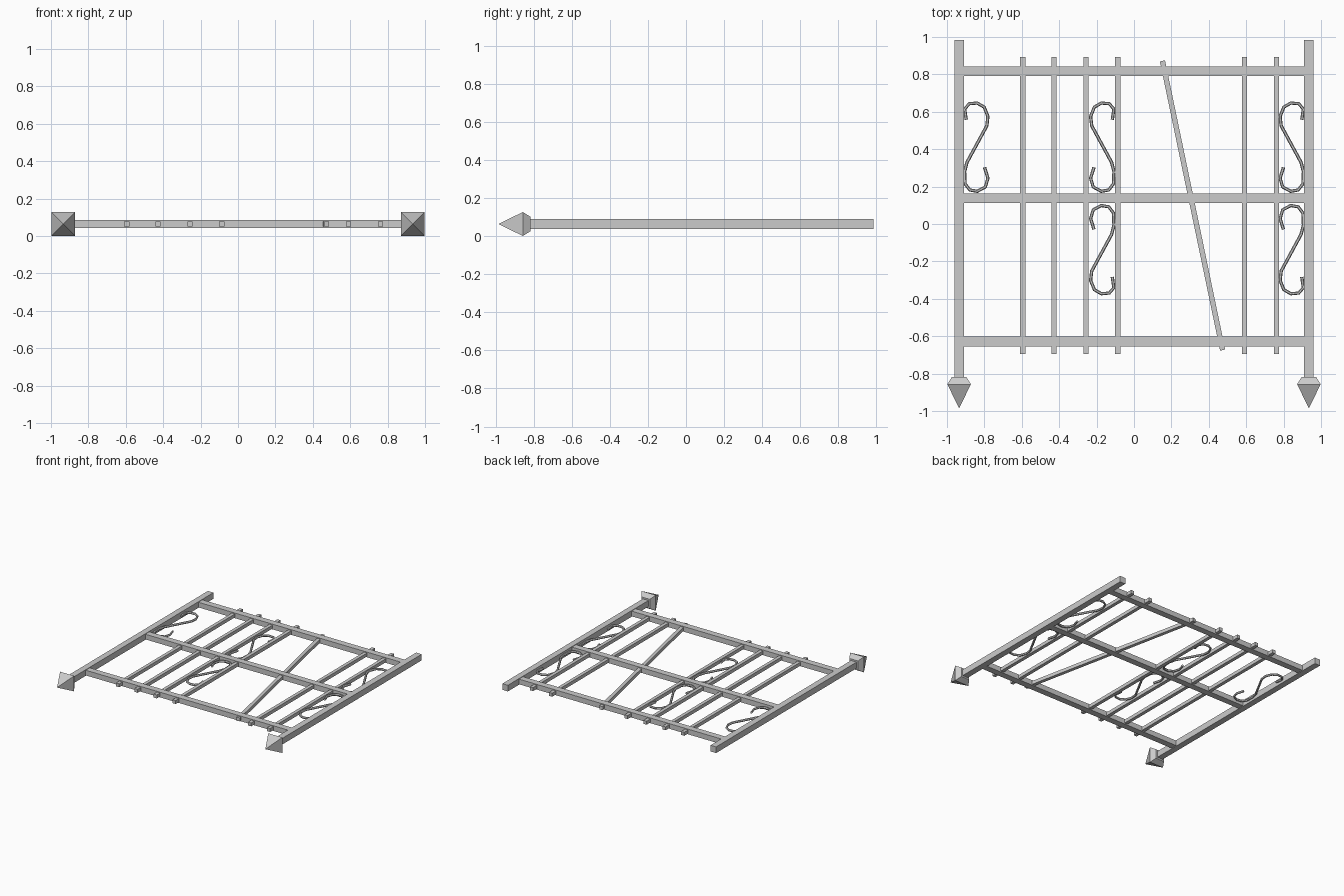
import bpy, bmesh
from math import atan2
from mathutils import Vector

if "Cube" in bpy.data.objects:
    bpy.data.objects.remove(bpy.data.objects["Cube"])

Z = 0.064  # mid-plane of the gate lying flat


def box(name, loc, size, rot=0.0):
    bpy.ops.mesh.primitive_cube_add(size=1, location=loc, rotation=(0, 0, rot))
    ob = bpy.context.object
    ob.name = name
    ob.scale = size
    return ob


def finial(name, x):
    # four-sided spear tip: short flare, then a pyramid pointing to -y
    bm = bmesh.new()
    rings = []
    for y, h in ((-0.817, 0.038), (-0.857, 0.063)):
        rings.append([bm.verts.new((x + sx * h, y, Z + sz * h))
                      for sx, sz in ((-1, -1), (1, -1), (1, 1), (-1, 1))])
    tip = bm.verts.new((x, -0.985, Z))
    bm.faces.new(rings[0])
    for i in range(4):
        j = (i + 1) % 4
        bm.faces.new((rings[0][i], rings[0][j], rings[1][j], rings[1][i]))
        bm.faces.new((rings[1][i], rings[1][j], tip))
    bmesh.ops.recalc_face_normals(bm, faces=bm.faces)
    me = bpy.data.meshes.new(name)
    bm.to_mesh(me)
    bm.free()
    bpy.context.collection.objects.link(bpy.data.objects.new(name, me))


SCROLL = [(0.054, 0.147), (0.062, 0.205), (0.038, 0.233), (-0.004, 0.237),
          (-0.042, 0.215), (-0.062, 0.165), (-0.056, 0.115), (0.05, -0.08),
          (0.063, -0.13), (0.06, -0.195), (0.035, -0.228), (-0.005, -0.235),
          (-0.048, -0.212), (-0.062, -0.165), (-0.044, -0.107)]


def scroll(name, x, y, mx, my):
    # S-shaped wire, mirrored by signs
    cu = bpy.data.curves.new(name, 'CURVE')
    cu.dimensions = '3D'
    cu.bevel_depth = 0.009
    cu.bevel_resolution = 1
    cu.use_fill_caps = True
    sp = cu.splines.new('POLY')
    sp.points.add(len(SCROLL) - 1)
    for p, (px, py) in zip(sp.points, SCROLL):
        p.co = (x + mx * px, y + my * py, Z, 1)
    sp.use_smooth = False
    bpy.context.collection.objects.link(bpy.data.objects.new(name, cu))


# Posts with spear tips
for side, x in (("left", -0.935), ("right", 0.935)):
    box(side + "_post", (x, 0.082, Z), (0.05, 1.806, 0.05))
    finial(side + "_post_tip", x)

# Cross rails
for name, y in (("top", 0.817), ("middle", 0.137), ("bottom", -0.628)):
    box(name + "_rail", (0, y, Z), (1.83, 0.052, 0.042))

# Upright bars
for i, x in enumerate((-0.595, -0.428, -0.257, -0.087, 0.591, 0.762)):
    box(f"bar_{i + 1}", (x, 0.099, Z), (0.028, 1.588, 0.028))

# Loose slanted bar
a, b = Vector((0.152, 0.872)), Vector((0.474, -0.674))
d, m = a - b, (a + b) / 2
box("slanted_bar", (m.x, m.y, Z), (0.028, d.length, 0.028), atan2(-d.x, d.y))

# Scrolls
for i, (x, y, mx, my) in enumerate(((-0.843, 0.41, -1, 1), (-0.17, 0.41, 1, 1),
                                    (0.843, 0.41, 1, 1), (-0.17, -0.136, 1, -1),
                                    (0.843, -0.136, 1, -1))):
    scroll(f"scroll_{i + 1}", x, y, mx, my)
